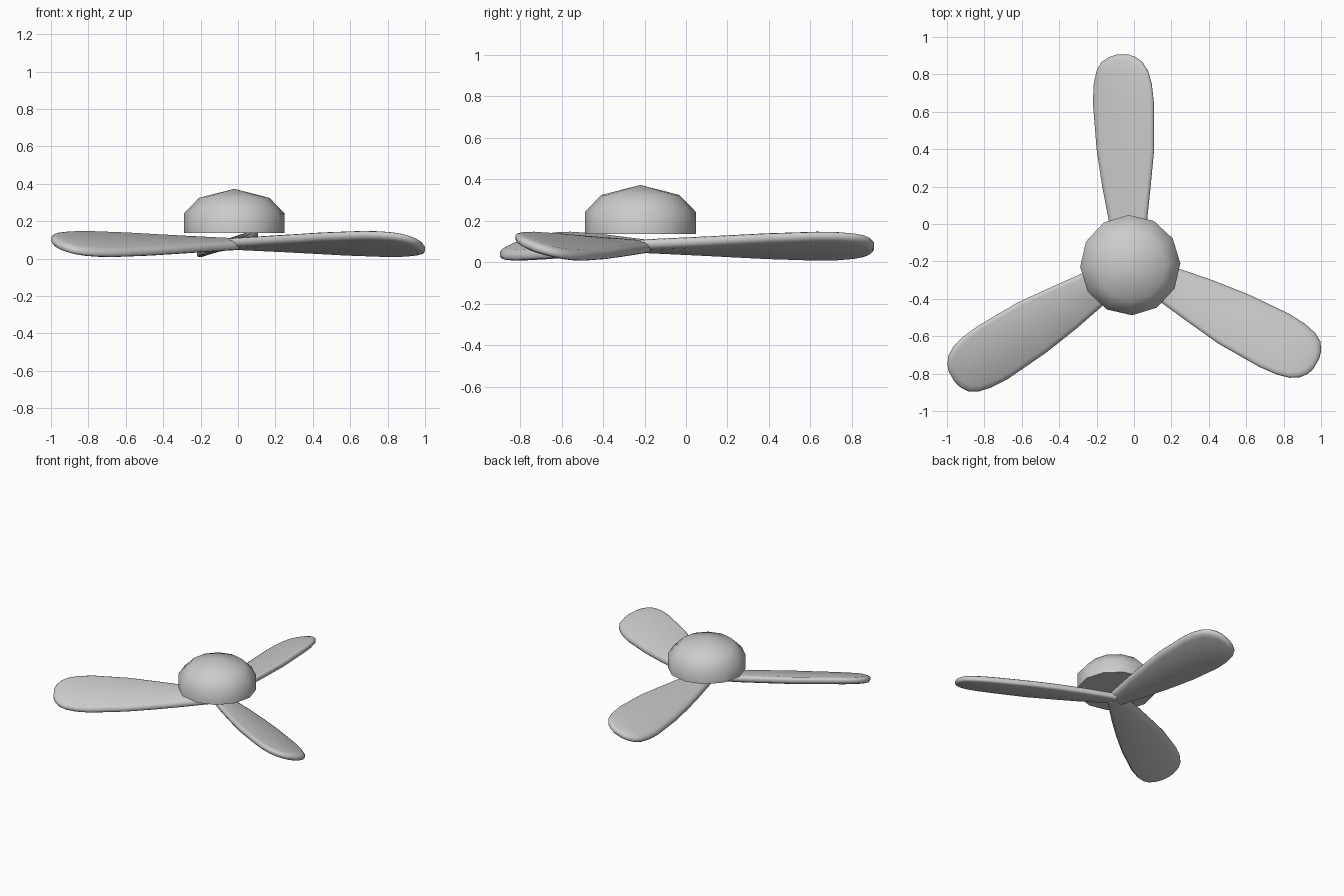
import bpy, bmesh
from math import radians, cos, sin, pi
from mathutils import Matrix, Vector

cube = bpy.data.objects.get("Cube")
if cube:
    bpy.data.objects.remove(cube)

AXIS = Vector((-0.02, -0.22, 0))

grey = bpy.data.materials.new("plain_grey")
grey.use_nodes = True
colour = (0.6, 0.6, 0.6, 1)
grey.diffuse_color = colour
grey.node_tree.nodes["Principled BSDF"].inputs["Base Color"].default_value = colour


def finish(bm, name):
    bmesh.ops.recalc_face_normals(bm, faces=bm.faces)
    mesh = bpy.data.meshes.new(name)
    bm.to_mesh(mesh)
    bm.free()
    mesh.materials.append(grey)
    obj = bpy.data.objects.new(name, mesh)
    bpy.context.collection.objects.link(obj)
    bpy.ops.object.select_all(action='DESELECT')
    obj.select_set(True)
    bpy.context.view_layer.objects.active = obj
    bpy.ops.object.shade_smooth_by_angle(angle=radians(60))
    return obj


# Domed hub: twelve-sided profile of revolution with a flat base
bm = bmesh.new()
SIDES = 12
rings = []
for radius, z in [(0.268, 0.138), (0.268, 0.243), (0.188, 0.325)]:
    angles = [2 * pi * i / SIDES + radians(2) for i in range(SIDES)]
    rings.append([bm.verts.new(AXIS + Vector((radius * cos(a), radius * sin(a), z))) for a in angles])
apex = bm.verts.new(AXIS + Vector((0, 0, 0.373)))
bm.faces.new(rings[0])
for i in range(SIDES):
    j = (i + 1) % SIDES
    for low, high in zip(rings, rings[1:]):
        bm.faces.new((low[i], low[j], high[j], high[i]))
    bm.faces.new((rings[-1][i], rings[-1][j], apex))
finish(bm, "hub")

# Blade outline: distance from axis, trailing edge, leading edge
STATIONS = [(0, -0.06, 0.055), (0.24, -0.115, 0.09), (0.42, -0.15, 0.109),
            (0.62, -0.18, 0.128), (0.87, -0.2, 0.126), (0.97, -0.195, 0.115),
            (1.04, -0.18, 0.095), (1.085, -0.155, 0.066), (1.112, -0.115, 0.03),
            (1.125, -0.075, -0.005)]
# Rounded rim: inset from outline, height from blade middle
LAYERS = [(0.024, -0.026), (0.007, -0.019), (0, -0.008),
          (0, 0.008), (0.007, 0.019), (0.024, 0.026)]


def make_blade(name, turn):
    bm = bmesh.new()
    spin = Matrix.Rotation(turn, 3, 'Z')
    loops = []
    for inset, height in LAYERS:
        sides = ([], [])
        for r, trail, lead in STATIONS:
            slope = 0.18 + 0.14 * min(r / 0.9, 1)
            middle = (trail + lead) / 2
            for side, u in zip(sides, (trail + inset, lead - inset)):
                z = 0.078 + slope * (u - middle) + height
                side.append(bm.verts.new(AXIS + spin @ Vector((u, r * (1 - inset * 0.9), z))))
        loops.append(sides[0] + sides[1][::-1])
    count = len(loops[0])
    # Rim strips
    for low, high in zip(loops, loops[1:]):
        for i in range(count):
            j = (i + 1) % count
            bm.faces.new((low[i], low[j], high[j], high[i]))
    # Upper and lower surfaces
    for loop in (loops[0], loops[-1]):
        for i in range(len(STATIONS) - 1):
            bm.faces.new((loop[i], loop[i + 1], loop[count - 2 - i], loop[count - 1 - i]))
    finish(bm, name)


for index, name in enumerate(("back_blade", "front_right_blade", "front_left_blade")):
    make_blade(name, index * 2 * pi / 3)
